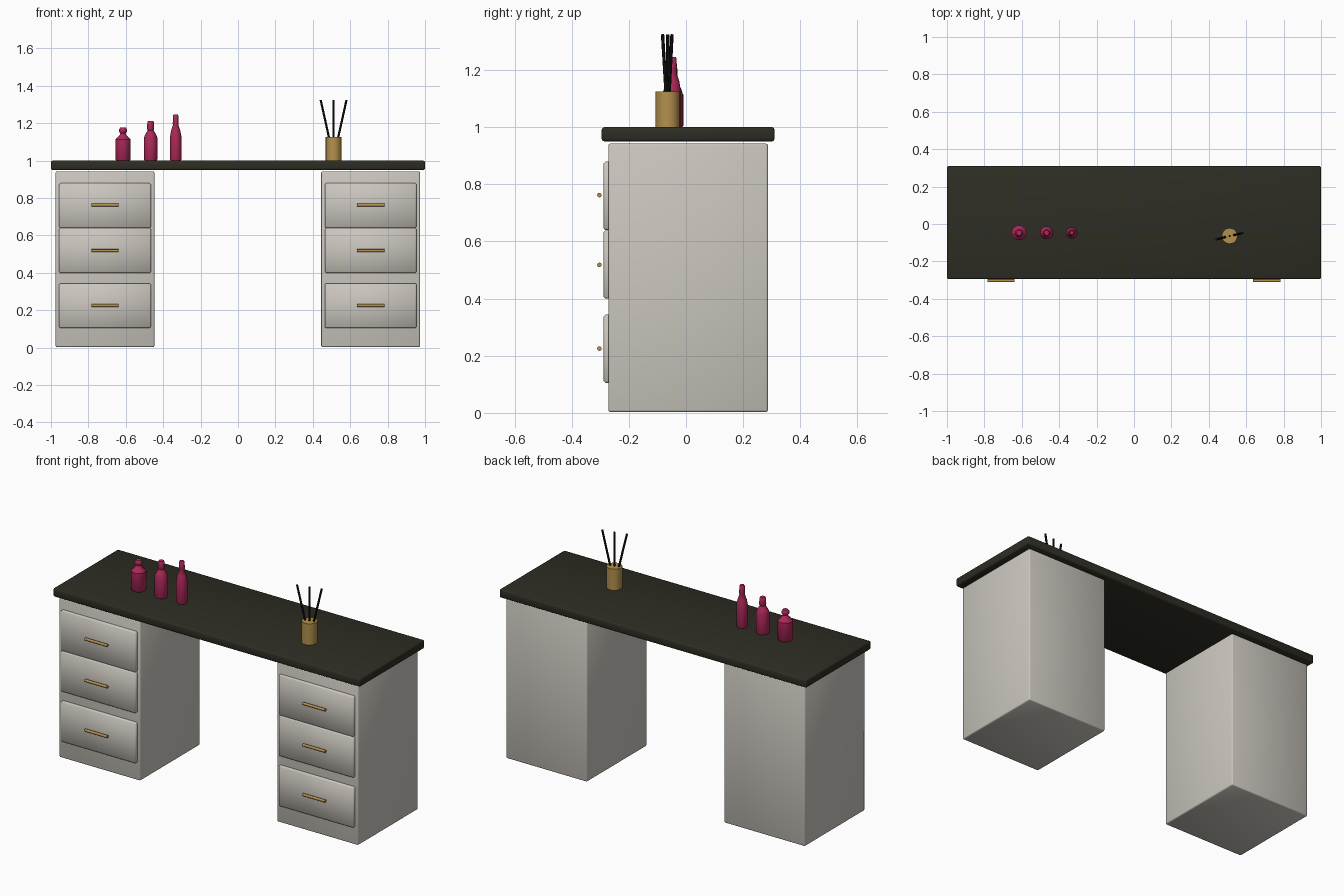
import bpy
import bmesh
import math
from mathutils import Vector

cube = bpy.data.objects.get("Cube")
if cube:
    bpy.data.objects.remove(cube, do_unlink=True)


def material(name, color, rough=0.5):
    mat = bpy.data.materials.new(name)
    mat.use_nodes = True
    mat.diffuse_color = (*color, 1)
    shader = mat.node_tree.nodes["Principled BSDF"]
    shader.inputs["Base Color"].default_value = (*color, 1)
    shader.inputs["Roughness"].default_value = rough
    return mat


CREAM = material("warm white paint", (0.60, 0.57, 0.52))
DARK = material("dark olive wood", (0.027, 0.026, 0.017))
GOLD = material("brushed gold", (0.45, 0.28, 0.075))
PINK = material("raspberry glass", (0.42, 0.022, 0.10))
BLACK = material("black reed", (0.008, 0.009, 0.007))


def add_object(name, bm, mat, angle):
    bmesh.ops.recalc_face_normals(bm, faces=bm.faces)
    mesh = bpy.data.meshes.new(name)
    bm.to_mesh(mesh)
    bm.free()
    mesh.materials.append(mat)
    obj = bpy.data.objects.new(name, mesh)
    bpy.context.collection.objects.link(obj)
    bpy.ops.object.select_all(action="DESELECT")
    obj.select_set(True)
    bpy.context.view_layer.objects.active = obj
    bpy.ops.object.shade_smooth_by_angle(angle=math.radians(angle))
    return obj


def rounded_box(name, low, high, bevel, mat, segments=2):
    """Box between two corners with softened edges."""
    bm = bmesh.new()
    bmesh.ops.create_cube(bm, size=1)
    low, high = Vector(low), Vector(high)
    bmesh.ops.scale(bm, vec=high - low, verts=bm.verts)
    bmesh.ops.translate(bm, vec=(low + high) / 2, verts=bm.verts)
    bmesh.ops.bevel(bm, geom=bm.edges[:], offset=bevel, segments=segments,
                    profile=0.5, affect="EDGES")
    return add_object(name, bm, mat, 50)


def rod(name, start, end, radius, mat, sides=12):
    """Capped cylinder between two points."""
    bm = bmesh.new()
    start, end = Vector(start), Vector(end)
    axis = end - start
    bmesh.ops.create_cone(bm, cap_ends=True, segments=sides, radius1=radius,
                          radius2=radius, depth=axis.length)
    turn = axis.to_track_quat("Z", "Y").to_matrix()
    bmesh.ops.rotate(bm, matrix=turn, verts=bm.verts)
    bmesh.ops.translate(bm, vec=(start + end) / 2, verts=bm.verts)
    return add_object(name, bm, mat, 40)


def lathe(name, center, profile, mat, sides=10):
    """Closed solid turned from (radius, height) pairs."""
    bm = bmesh.new()
    rings = []
    for radius, height in profile:
        ring = []
        for i in range(sides):
            a = math.tau * i / sides
            ring.append(bm.verts.new((center[0] + radius * math.cos(a),
                                      center[1] + radius * math.sin(a),
                                      center[2] + height)))
        rings.append(ring)
    for lower, upper in zip(rings, rings[1:]):
        for i in range(sides):
            j = (i + 1) % sides
            bm.faces.new((lower[i], lower[j], upper[j], upper[i]))
    bm.faces.new(rings[0][::-1])
    bm.faces.new(rings[-1])
    return add_object(name, bm, mat, 40)


# Desk top
rounded_box("desk_top", (-1, -0.295, 0.95), (1, 0.31, 1), 0.009, DARK)

# Two pedestals, each with three drawers and bar handles
DRAWERS = {"lower": (0.105, 0.225), "middle": (0.40, 0.518), "upper": (0.64, 0.762)}
for side, x in (("right", -0.711), ("left", 0.709)):
    rounded_box(side + "_cabinet", (x - 0.264, -0.272, 0.003),
                (x + 0.264, 0.287, 0.942), 0.007, CREAM)
    for level, (bottom, handle_z) in DRAWERS.items():
        rounded_box(f"{side}_{level}_drawer", (x - 0.245, -0.288, bottom),
                    (x + 0.245, -0.262, bottom + 0.239), 0.006, CREAM, 1)
        rod(f"{side}_{level}_handle", (x - 0.073, -0.303, handle_z),
            (x + 0.073, -0.303, handle_z), 0.008, GOLD)

# Three bottles
lathe("round_bottle", (-0.615, -0.047, 1),
      [(0.036, 0), (0.041, 0.006), (0.041, 0.113), (0.017, 0.138), (0.014, 0.146),
       (0.021, 0.154), (0.021, 0.168), (0.014, 0.177)], PINK)
lathe("medium_bottle", (-0.467, -0.047, 1),
      [(0.033, 0), (0.036, 0.006), (0.036, 0.122), (0.030, 0.138), (0.016, 0.162),
       (0.019, 0.168), (0.018, 0.204), (0.014, 0.211)], PINK)
lathe("tall_bottle", (-0.333, -0.047, 1),
      [(0.028, 0), (0.031, 0.006), (0.031, 0.125), (0.025, 0.160), (0.014, 0.192),
       (0.016, 0.197), (0.015, 0.240), (0.011, 0.246)], PINK)

# Reed holder with three reeds
VASE = Vector((0.511, -0.064, 1))
rod("reed_holder", VASE, VASE + Vector((0, 0, 0.125)), 0.042, GOLD, 20)
for name, lean, tip_y in (("right", -1, -0.082), ("middle", 0, -0.064), ("left", 1, -0.049)):
    foot = (VASE.x + lean * 0.015, VASE.y + (tip_y - VASE.y) * 0.2, 1.08)
    rod(name + "_reed", foot, (VASE.x + lean * 0.069, tip_y, 1.324), 0.006, BLACK, 8)
